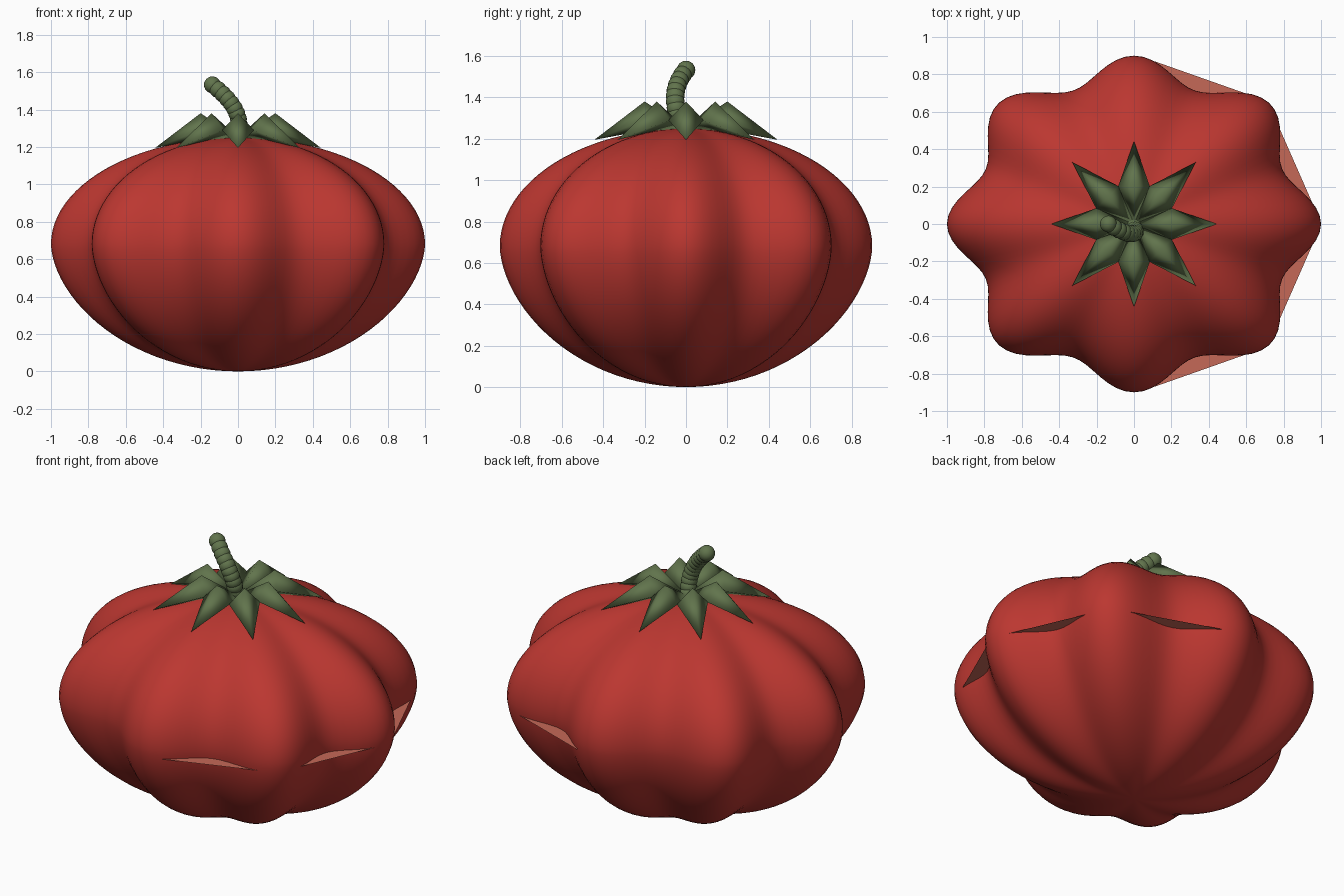
import bpy, bmesh, math
from mathutils import Vector

cube = bpy.data.objects.get("Cube")
if cube:
    bpy.data.objects.remove(cube, do_unlink=True)


def material(name, rgb):
    mat = bpy.data.materials.new(name)
    mat.use_nodes = True
    mat.diffuse_color = (*rgb, 1)
    mat.node_tree.nodes["Principled BSDF"].inputs["Base Color"].default_value = (*rgb, 1)
    return mat


red = material("tomato red", (0.50, 0.038, 0.03))
pink = material("pale flesh", (0.56, 0.14, 0.095))
green = material("leaf green", (0.12, 0.175, 0.073))


def finish(bm, name, mat, smooth=True):
    bmesh.ops.recalc_face_normals(bm, faces=bm.faces[:])
    for face in bm.faces:
        face.smooth = smooth
    mesh = bpy.data.meshes.new(name)
    bm.to_mesh(mesh)
    bm.free()
    mesh.materials.append(mat)
    obj = bpy.data.objects.new(name, mesh)
    bpy.context.collection.objects.link(obj)
    return obj


# Lobed fruit: a squashed sphere whose radius ripples eight times around
MID, TOP, DEPTH = 0.68, 0.57, 0.9


def lobed_point(angle, lat):
    lobe = 0.9335 + 0.0765 * math.cos(8 * angle) - 0.01 * math.cos(4 * angle)
    r = lobe * math.cos(lat)
    s = math.sin(lat)
    z = MID + TOP * s if s > 0 else MID - MID * (-s) ** 1.15
    return Vector((r * math.cos(angle), DEPTH * r * math.sin(angle), z))


bm = bmesh.new()
SEGMENTS, RINGS = 128, 48
rings = []
for j in range(1, RINGS):
    lat = math.pi * (j / RINGS - 0.5)
    rings.append([bm.verts.new(lobed_point(math.tau * i / SEGMENTS, lat))
                  for i in range(SEGMENTS)])
bottom = bm.verts.new((0, 0, 0))
top = bm.verts.new((0, 0, MID + TOP))
for i in range(SEGMENTS):
    k = (i + 1) % SEGMENTS
    bm.faces.new((bottom, rings[0][k], rings[0][i]))
    bm.faces.new((top, rings[-1][i], rings[-1][k]))
    for low, high in zip(rings, rings[1:]):
        bm.faces.new((low[i], low[k], high[k], high[i]))
finish(bm, "fruit_body", red)

# Flat web bridging the lobes on the left half
bm = bmesh.new()
half = [(0.11, 0.87), (0.62, 0.69), (0.77, 0.53), (0.99, 0.03)]
outline = half + [(x, -y) for x, y in reversed(half)]
bm.faces.new([bm.verts.new((x, y, 0.63)) for x, y in outline])
web = finish(bm, "lobe_web", pink, smooth=False)

# Eight pointed sepals, diagonal ones slightly longer
for n in range(8):
    angle = math.tau * n / 8
    out = Vector((math.cos(angle), math.sin(angle), 0))
    side = Vector((-out.y, out.x, 0))
    up = Vector((0, 0, 1))
    reach = 0.467 if n % 2 else 0.443
    bm = bmesh.new()
    base = bm.verts.new(up * 1.25)
    tip = bm.verts.new(out * reach + up * 1.195)
    belt = [bm.verts.new(out * 0.2 + side * w + up * h)
            for w, h in ((0, 1.38), (0.085, 1.29), (0, 1.24), (-0.085, 1.29))]
    for a, b in zip(belt, belt[1:] + belt[:1]):
        bm.faces.new((base, a, b))
        bm.faces.new((tip, b, a))
    finish(bm, f"sepal_{n + 1}", green)

# Ringed stalk: overlapping beads along a bent path
path = [Vector(p) for p in ((0, -0.02, 1.25), (0, -0.05, 1.36),
                            (-0.05, -0.045, 1.45), (-0.137, 0, 1.532))]
bm = bmesh.new()
BEADS = 11
for n in range(BEADS):
    t = n / (BEADS - 1)
    u = 1 - t
    # Smooth cubic through the four path points
    knots = [0, 1 / 3, 2 / 3, 1]
    centre = Vector((0, 0, 0))
    for a in range(4):
        weight = 1.0
        for b in range(4):
            if a != b:
                weight *= (t - knots[b]) / (knots[a] - knots[b])
        centre += path[a] * weight
    made = bmesh.ops.create_uvsphere(bm, u_segments=20, v_segments=12, radius=0.045)
    bmesh.ops.translate(bm, verts=made["verts"], vec=centre)
finish(bm, "stalk", green)
